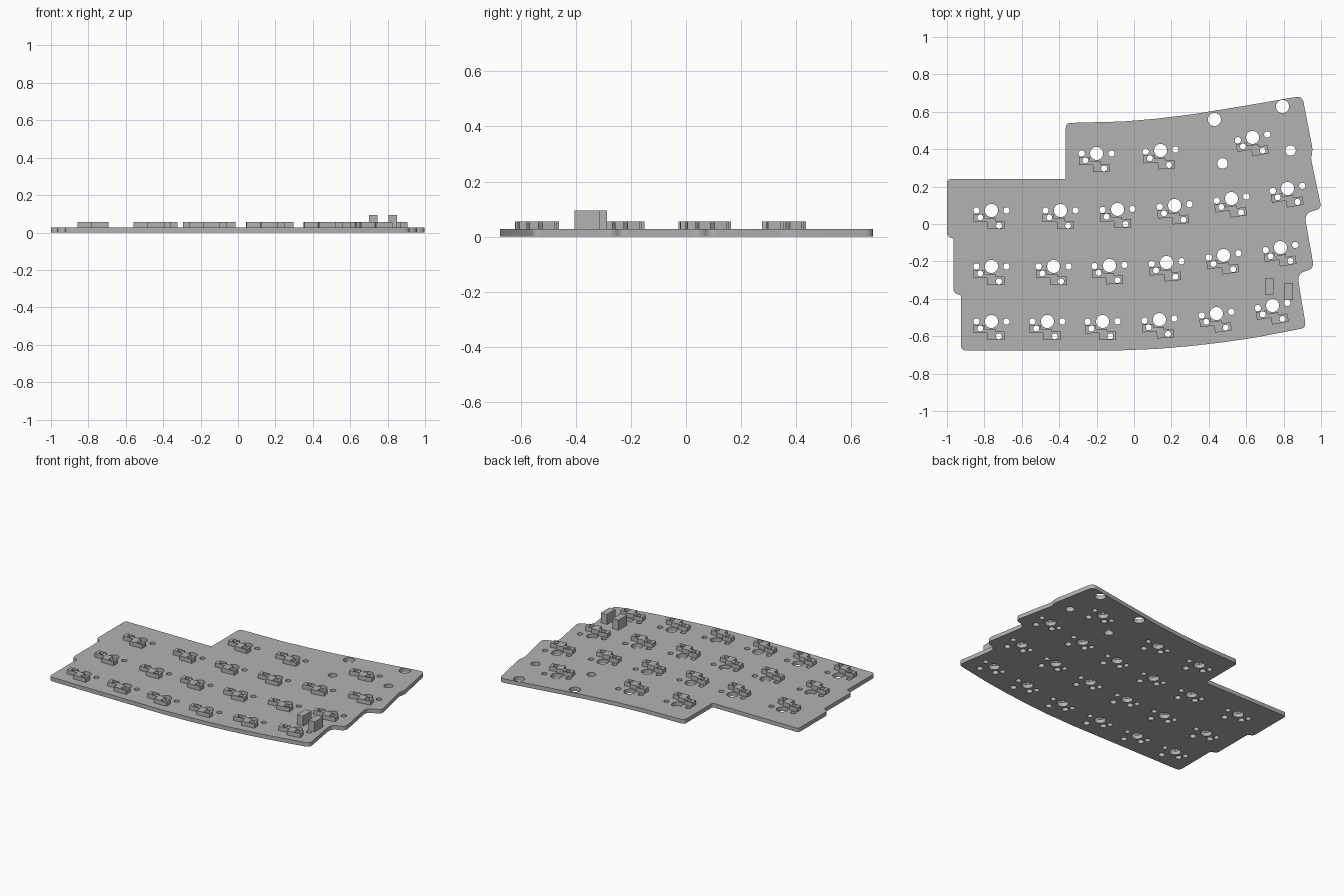
import bpy
import math
from mathutils import Vector

cube = bpy.data.objects.get("Cube")
if cube:
    bpy.data.objects.remove(cube, do_unlink=True)

PLATE_TOP, SOCKET_TOP, BOX_TOP = 0.027, 0.055, 0.094

grey = bpy.data.materials.new("light_grey")
grey.use_nodes = True
grey.diffuse_color = (0.45, 0.45, 0.45, 1)
grey.node_tree.nodes["Principled BSDF"].inputs["Base Color"].default_value = (0.45, 0.45, 0.45, 1)


def circle(x, y, r, n=24):
    return [(x + r * math.cos(2 * math.pi * i / n), y + r * math.sin(2 * math.pi * i / n))
            for i in range(n)]


def rounded(points, steps=6):
    """Round each (x, y, radius) corner of a closed outline."""
    out = []
    for i, (x, y, r) in enumerate(points):
        p = Vector((x, y))
        if r == 0:
            out.append((x, y))
            continue
        a = Vector(points[i - 1][:2]) - p
        b = Vector(points[(i + 1) % len(points)][:2]) - p
        a, b = p + a.normalized() * r, p + b.normalized() * r
        for s in range(steps + 1):
            t = s / steps
            out.append(tuple(a * (1 - t) ** 2 + p * 2 * t * (1 - t) + b * t ** 2))
    return out


def slab(name, loops, z0, z1):
    """Extrude a filled outline, with inner loops as holes."""
    curve = bpy.data.curves.new(name, "CURVE")
    curve.dimensions = "2D"
    curve.fill_mode = "BOTH"
    curve.extrude = (z1 - z0) / 2
    for loop in loops:
        spline = curve.splines.new("POLY")
        spline.points.add(len(loop) - 1)
        for point, (x, y) in zip(spline.points, loop):
            point.co = (x, y, 0, 1)
        spline.use_cyclic_u = True
    obj = bpy.data.objects.new(name, curve)
    bpy.context.collection.objects.link(obj)
    obj.location.z = (z0 + z1) / 2
    bpy.ops.object.select_all(action="DESELECT")
    obj.select_set(True)
    bpy.context.view_layer.objects.active = obj
    bpy.ops.object.convert(target="MESH")
    obj = bpy.context.object
    obj.data.materials.clear()
    obj.data.materials.append(grey)
    bpy.ops.object.shade_smooth_by_angle(angle=math.radians(30))
    return obj


# Key centres and tilt in degrees, row by row from the back
keys = [
    (-.20, .377, 0), (.142, .393, 4), (.634, .463, 11),
    (-.762, .072, 0), (-.393, .072, 0), (-.088, .078, 2),
    (.217, .099, 5), (.521, .136, 8), (.821, .19, 10),
    (-.762, -.227, 0), (-.43, -.227, 0), (-.131, -.222, 2),
    (.174, -.206, 5), (.479, -.168, 8), (.783, -.126, 10),
    (-.762, -.521, 0), (-.463, -.521, 0), (-.168, -.521, 1),
    (.136, -.511, 4), (.441, -.479, 7), (.741, -.436, 10),
]

# Plate outline: x, y, corner radius
outline = rounded([
    (-1, .24, .02), (-.365, .24, .01), (-.365, .54, .025), (-.06, .548, 0),
    (.12, .563, 0), (.31, .586, 0), (.58, .63, 0), (.9, .685, .035),
    (.957, .39, .03), (.945, .355, .02), (1.003, .08, .035), (.91, .06, .05),
    (.963, -.24, .04), (.872, -.262, .05), (.92, -.555, .03), (.65, -.607, 0),
    (.48, -.632, 0), (.31, -.652, 0), (.12, -.668, 0), (-.08, -.676, 0),
    (-.925, -.676, .028), (-.925, -.38, .01), (-.965, -.37, .022),
    (-.965, -.08, .01), (-1, -.065, .02),
])

# Holes under each key: x, y, radius relative to its centre
key_holes = [(0, 0, .035), (-.08, 0, .017), (.08, 0, .017), (-.06, -.04, .02), (.04, -.08, .02)]
pins = [(-.06, -.037), (.04, -.08)]

loops = [outline]
for kx, ky, tilt in keys:
    c, s = math.cos(math.radians(tilt)), math.sin(math.radians(tilt))
    for hx, hy, r in key_holes:
        loops.append(circle(kx + c * hx - s * hy, ky + s * hx + c * hy, r))

# Mounting holes
for x, y, r in [(.43, .559, .035), (.794, .628, .035), (.473, .324, .028), (.837, .393, .028)]:
    loops.append(circle(x, y, r))
slab("plate", loops, 0, PLATE_TOP)

# Stepped switch sockets, one shared mesh
step = [(-.095, -.062), (-.02, -.062), (-.02, -.1), (.07, -.1),
        (.07, -.055), (.022, -.055), (.022, -.04), (-.035, -.04), (-.035, -.02), (-.095, -.02)]
socket = slab("socket", [step] + [circle(x, y, .016, 16) for x, y in pins], PLATE_TOP, SOCKET_TOP)
for i, (x, y, tilt) in enumerate(keys):
    part = socket if i == 0 else socket.copy()
    if i:
        bpy.context.collection.objects.link(part)
    part.location.x, part.location.y = x, y
    part.rotation_euler.z = math.radians(tilt)

# Two connector blocks near the front left corner
for name, x, y in [("inner_connector", .723, -.333), ("outer_connector", .828, -.36)]:
    bpy.ops.mesh.primitive_cube_add(size=1, location=(x, y, (PLATE_TOP + BOX_TOP) / 2))
    block = bpy.context.object
    block.name = name
    block.scale = (.045, .09, BOX_TOP - PLATE_TOP)
    block.data.materials.append(grey)
